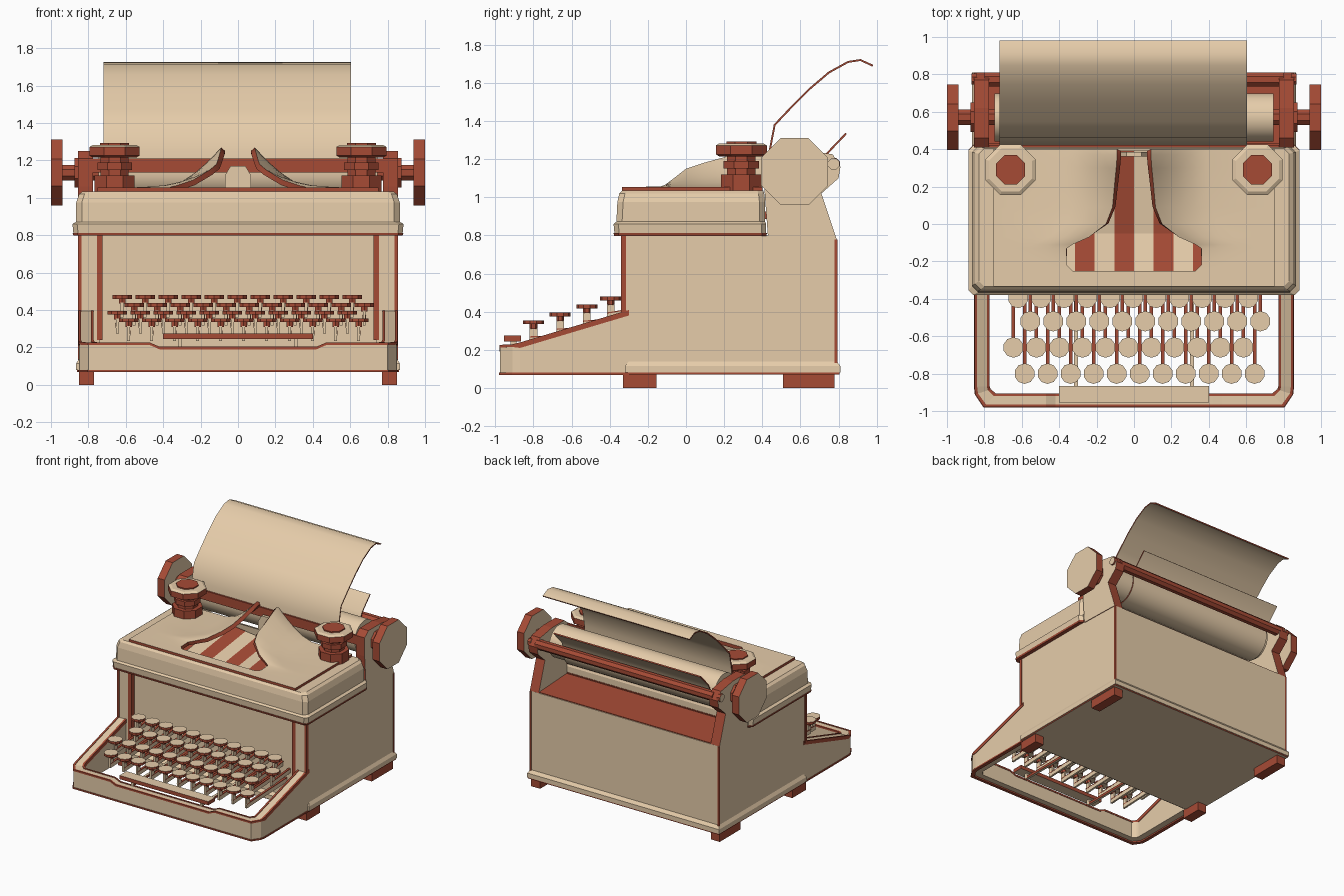
import bpy, bmesh, math

if "Cube" in bpy.data.objects:
    bpy.data.objects.remove(bpy.data.objects["Cube"])

def material(name, rgb):
    m = bpy.data.materials.new(name)
    m.diffuse_color = (*rgb, 1)
    m.use_nodes = True
    m.node_tree.nodes["Principled BSDF"].inputs["Base Color"].default_value = m.diffuse_color
    return m

MATS = [material("cream enamel", (0.79, 0.605, 0.40)), material("rust red", (0.38, 0.07, 0.036))]
CREAM, RED = 0, 1

def finish(name, bm, mirror=False, smooth=False, solid=0, offset=0, inside=CREAM):
    bmesh.ops.recalc_face_normals(bm, faces=bm.faces)
    me = bpy.data.meshes.new(name)
    bm.to_mesh(me)
    bm.free()
    for m in MATS:
        me.materials.append(m)
    ob = bpy.data.objects.new(name, me)
    bpy.context.collection.objects.link(ob)
    if mirror:
        ob.modifiers.new("mirror", 'MIRROR').use_clip = True
    if solid:
        s = ob.modifiers.new("thickness", 'SOLIDIFY')
        s.thickness, s.offset, s.material_offset_rim, s.material_offset = solid, offset, RED, inside
    if smooth:
        bpy.context.view_layer.objects.active = ob
        ob.select_set(True)
        for m in list(ob.modifiers):
            bpy.ops.object.modifier_apply(modifier=m.name)
        bpy.ops.object.shade_smooth_by_angle(angle=math.radians(40))
        ob.select_set(False)
    return ob

def loft(bm, rings, side=CREAM, cap=CREAM, closed=True, ends=(True, True)):
    vs = [[bm.verts.new(p) for p in r] for r in rings]
    n = len(vs[0])
    for a, b in zip(vs, vs[1:]):
        for i in range(n if closed else n - 1):
            j = (i + 1) % n
            bm.faces.new((a[i], a[j], b[j], b[i])).material_index = side
    for r, on in ((vs[0], ends[0]), (vs[-1], ends[1])):
        if on:
            bm.faces.new(r).material_index = cap
    return vs

def prism(bm, axis, pts, a, b, side=CREAM, cap=None):
    put = {'x': lambda p, t: (t, p[0], p[1]), 'y': lambda p, t: (p[0], t, p[1]),
           'z': lambda p, t: (p[0], p[1], t)}[axis]
    loft(bm, [[put(p, t) for p in pts] for t in (a, b)], side, side if cap is None else cap)

def box(bm, x0, x1, y0, y1, z0, z1, mat=CREAM, cap=None):
    prism(bm, 'z', [(x0, y0), (x1, y0), (x1, y1), (x0, y1)], z0, z1, mat, cap)

def ngon(cx, cy, r, n, turn=0.5):
    return [(cx + r * math.cos(2 * math.pi * (i + turn) / n),
             cy + r * math.sin(2 * math.pi * (i + turn) / n)) for i in range(n)]

new = bmesh.new

# Main body block with red rear deck
bm = new()
prism(bm, 'x', [(-.30, .08), (.79, .08), (.79, .782), (.43, .80), (-.30, .80)], -.85, .85)
finish("body", bm)
bm = new()
prism(bm, 'x', [(.43, .79), (.785, .772), (.785, .788), (.43, .806)], -.78, .78, RED)
finish("rear_deck", bm)

# Flared base flange
bm = new()
loft(bm, [[(x * w, y0, z), (x * w, y1, z), (-x * w, y1, z), (-x * w, y0, z)]
          for w, x, y0, y1, z in ((1, .865, -.32, .81, .08), (1, .865, -.32, .81, .115), (1, .85, -.30, .79, .14))])
finish("base_flange", bm)
bm = new()
box(bm, -.86, .86, -.305, .805, .07, .08, RED, CREAM)
finish("base_trim", bm)

# Front posts and red corner trims
bm = new()
box(bm, .74, .85, -.335, -.29, .10, .80)
finish("front_post", bm, True)
bm = new()
box(bm, .725, .755, -.338, -.29, .24, .80, RED)
box(bm, .836, .855, -.34, -.315, .39, .80, RED)
box(bm, .84, .855, .78, .795, .13, .78, RED)
finish("corner_trim", bm, True)

# Feet
bm = new()
for y0, y1 in ((-.33, -.155), (.51, .78)):
    box(bm, .77, .85, y0, y1, 0, .075, RED)
finish("feet", bm, True)

# Open keyboard frame: cheeks and front lip (outer xy, inner xy, top z)
half = [((.85, -.30), (.775, -.30), .405), ((.85, -.87), (.775, -.87), .235),
        ((.845, -.91), (.77, -.885), .225), ((.80, -.975), (.74, -.91), .222),
        ((.47, -.975), (.47, -.91), .222), ((.42, -.975), (.42, -.91), .20)]
stations = half + [((-o[0], o[1]), (-i[0], i[1]), z) for o, i, z in reversed(half)]

def frame_strip(name, u0, u1, low, high, mat):
    rings = []
    for o, i, z in stations:
        a, b = [tuple(p + (q - p) * u for p, q in zip(o, i)) for u in (u0, u1)]
        l, h = low(z), high(z)
        rings.append([(*a, l), (*b, l), (*b, h), (*a, h)])
    bm = new()
    loft(bm, rings, mat, mat)
    finish(name, bm)

def trim_low(z):
    return z - (.025 if z > .23 else .01)

frame_strip("keyboard_frame", 0, 1, lambda z: .08, lambda z: z, CREAM)
frame_strip("frame_outer_trim", -.05, .15, trim_low, lambda z: z + .004, RED)
frame_strip("frame_inner_trim", .85, 1.05, trim_low, lambda z: z + .004, RED)
frame_strip("frame_base_trim", -.08, .3, lambda z: .068, lambda z: .08, RED)

# Keys, stems and levers
caps, levers = new(), new()
for x0, y, z in ((-.585, -.80, .355), (-.645, -.66, .395), (-.555, -.52, .437), (-.62, -.395, .48)):
    for k in range(11):
        x = x0 + k * .123
        prism(caps, 'z', ngon(x, y, .055, 10), z - .02, z, RED, CREAM)
        prism(levers, 'z', ngon(x, y, .02, 6), z - .045, z - .015, RED)
        box(levers, x - .008, x + .008, y - .02, y + .02, z - .12, z - .04, CREAM)
        loft(levers, [[(x - .008, q, w - .03), (x + .008, q, w - .03), (x + .008, q, w), (x - .008, q, w)]
                      for q, w in ((y - .02, z - .09), (-.29, z - .07))], CREAM)
        loft(levers, [[(x - .009, q, w), (x + .009, q, w), (x + .009, q, w + .006), (x - .009, q, w + .006)]
                      for q, w in ((y - .02, z - .09), (-.29, z - .07))], RED)
finish("key_caps", caps)
finish("key_levers", levers)
bm = new()
box(bm, -.40, .40, -.955, -.865, .245, .275, RED, CREAM)
finish("space_bar", bm)
bm = new()
box(bm, .30, .32, -.91, -.29, .20, .22, RED, CREAM)
box(bm, .30, .32, -.92, -.89, .20, .25, CREAM)
finish("space_bar_arm", bm, True)

# Upper housing shell with chamfered corners, open at the top
def rect(hx, y0, y1, z, c):
    return [(hx - c, y0, z), (hx, y0 + c, z), (hx, y1 - c, z), (hx - c, y1, z),
            (-hx + c, y1, z), (-hx, y1 - c, z), (-hx, y0 + c, z), (-hx + c, y0, z)]

bm = new()
loft(bm, [rect(.88, -.375, .42, .81, .025), rect(.885, -.38, .42, .86, .025), rect(.865, -.365, .415, .872, .03),
          rect(.865, -.36, .415, .975, .03), rect(.85, -.35, .41, 1.02, .03), rect(.83, -.335, .405, 1.035, .03),
          rect(.73, -.32, .39, 1.035, .01)], ends=(True, False))
finish("upper_housing", bm)
bm = new()
loft(bm, [rect(.88, -.377, .422, .798, .025), rect(.884, -.38, .424, .812, .025)], RED, RED)
finish("housing_trim", bm)

# Cover plate with keyhole opening, raised into flared flaps (y, opening half width, lip rise)
rows = [(-.335, .33, 0), (-.25, .33, 0), (-.22, .36, 0), (-.13, .36, .003), (-.11, .33, .01), (-.07, .24, .04),
        (0, .15, .095), (.09, .115, .125), (.20, .105, .155), (.30, .095, .19), (.37, .09, .215), (.40, .09, .20)]
bm = new()
grid = []
for y, xin, h in rows:
    reach = .30 if h else .1
    row = []
    for s in (0, .12, .27, .45, .7, 1):
        row.append(bm.verts.new((xin + reach * s, y, 1.055 + h * (1 - s) ** 1.6)))
    row.append(bm.verts.new((.75, y, 1.055)))
    grid.append(row)
for a, b in zip(grid, grid[1:]):
    for i in range(6):
        bm.faces.new((a[i], a[i + 1], b[i + 1], b[i]))
c0, c1 = bm.verts.new((0, -.335, 1.055)), bm.verts.new((0, -.25, 1.055))
bm.faces.new((c0, grid[0][0], grid[1][0], c1))
finish("cover_plate", bm, True, True, .03, -1, RED)

# Striped type basket seen through the opening
bm = new()
loft(bm, [[(k * .105, y, z + .012 * abs(k)) for k in range(-4, 5)]
          for y, z in ((-.30, .95), (-.05, .90), (.40, .96))], closed=False, ends=(False, False))
for f in bm.faces:
    f.material_index = RED if math.floor(f.calc_center_median().x / .105) % 2 else CREAM
finish("type_basket", bm)
bm = new()
prism(bm, 'y', [(-.07, 1.05), (.07, 1.05), (.07, 1.12), (.04, 1.17), (-.04, 1.17), (-.07, 1.12)], .36, .385)
finish("type_guide", bm)

# Ribbon spools
bm = new()
for r, z0, z1 in ((.115, 1.03, 1.12), (.08, 1.12, 1.23), (.10, 1.15, 1.19)):
    prism(bm, 'z', ngon(.66, .29, r, 8), z0, z1, RED)
for lower, upper, side in (((.125, 1.215), (.145, 1.225), RED), ((.145, 1.225), (.145, 1.272), RED),
                           ((.145, 1.272), (.125, 1.283), CREAM)):
    loft(bm, [[(x, y, z) for x, y in ngon(.66, .29, r, 8)] for r, z in (lower, upper)], side, CREAM)
prism(bm, 'z', ngon(.66, .29, .085, 8), 1.28, 1.292, RED)
finish("ribbon_spool", bm, True)

# Carriage end plates, axles and knobs
CY, CZ = .57, 1.135
bm = new()
prism(bm, 'x', [(.43, .79), (.79, .78), (.71, 1.02), (.80, 1.10), (.81, 1.16), (.77, 1.225),
                (.62, 1.25), (.46, 1.25), (.41, 1.21), (.41, 1.06)], .775, .855, RED, CREAM)
finish("carriage_end_plate", bm, True)
bm = new()
prism(bm, 'x', ngon(CY, CZ, .045, 8), .74, .945, RED)
prism(bm, 'x', ngon(CY, CZ, .085, 8), .845, .875, RED)
prism(bm, 'x', ngon(.775, 1.175, .032, 8), .84, .868, RED, CREAM)
finish("knob_axle", bm, True)
bm = new()
prism(bm, 'x', ngon(CY, CZ, .19, 8), .938, 1.0, RED, CREAM)
finish("platen_knob", bm, True)

# Platen roller, rear rod and front rail
bm = new()
prism(bm, 'x', ngon(CY, CZ, .13, 24), -.745, .745)
finish("platen", bm, smooth=True)
bm = new()
prism(bm, 'x', ngon(.772, 1.17, .04, 8), -.80, .80, RED)
finish("rear_rod", bm)
bm = new()
box(bm, -.80, .80, .408, .422, 1.135, 1.21, RED)
box(bm, -.78, .78, .415, .43, .885, .925, RED)
finish("front_rail", bm)

# Paper sheet wrapped under the platen
path = [(.84, 1.335), (.735, 1.225)]
path += [(CY + .143 * math.cos(math.radians(a)), CZ + .143 * math.sin(math.radians(a))) for a in range(10, -196, -15)]
path += [(.44, 1.25), (.465, 1.38), (.55, 1.47), (.65, 1.57), (.75, 1.655), (.85, 1.71), (.915, 1.72), (.98, 1.69)]
bm = new()
loft(bm, [[(x, y, z) for y, z in path] for x in (-.72, .605)], closed=False, ends=(False, False))
finish("paper", bm, smooth=True, solid=.01)
